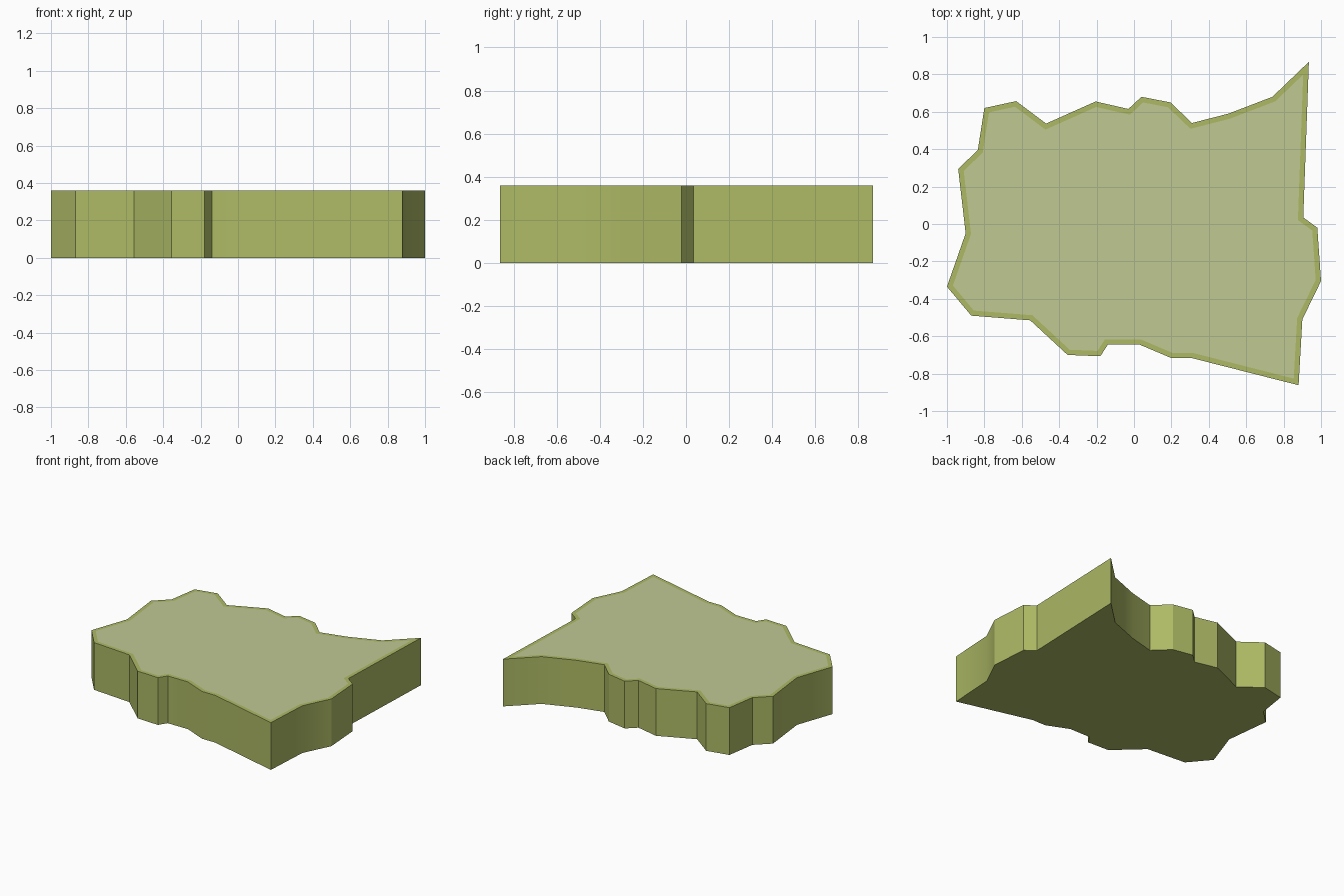
import bpy, bmesh, math

if "Cube" in bpy.data.objects:
    bpy.data.objects.remove(bpy.data.objects["Cube"])

HEIGHT = 0.36
RIM = 0.028

# Irregular outline seen from above, clockwise from the sharp back right corner
OUTLINE = [
    (0.935, 0.867), (0.905, 0.035), (0.98, -0.02), (1.0, -0.305), (0.90, -0.51),
    (0.88, -0.862), (0.31, -0.717), (0.20, -0.717), (0.03, -0.645), (-0.14, -0.645),
    (-0.18, -0.707), (-0.355, -0.70), (-0.555, -0.515), (-0.87, -0.49), (-1.0, -0.335),
    (-0.90, -0.05), (-0.94, 0.295), (-0.835, 0.395), (-0.80, 0.62), (-0.63, 0.657),
    (-0.47, 0.537), (-0.205, 0.655), (-0.03, 0.615), (0.04, 0.68), (0.195, 0.65),
    (0.31, 0.54), (0.505, 0.59), (0.74, 0.68),
]


def material(name, color):
    mat = bpy.data.materials.new(name)
    mat.diffuse_color = (*color, 1)
    mat.use_nodes = True
    mat.node_tree.nodes["Principled BSDF"].inputs["Base Color"].default_value = mat.diffuse_color
    return mat


# Slab: extruded outline with a flush inset panel on top
bm = bmesh.new()
base = bm.faces.new([bm.verts.new((x, y, 0)) for x, y in reversed(OUTLINE)])
extruded = bmesh.ops.extrude_face_region(bm, geom=[base], use_keep_orig=True)["geom"]
bmesh.ops.translate(bm, vec=(0, 0, HEIGHT),
                    verts=[g for g in extruded if isinstance(g, bmesh.types.BMVert)])
top = next(g for g in extruded if isinstance(g, bmesh.types.BMFace))
bmesh.ops.recalc_face_normals(bm, faces=bm.faces)
bmesh.ops.inset_region(bm, faces=[top], thickness=RIM, use_even_offset=True,
                       use_boundary=True)
top.material_index = 1

mesh = bpy.data.meshes.new("ground_slab")
bm.to_mesh(mesh)
bm.free()
mesh.materials.append(material("green_edge", (0.42, 0.49, 0.13)))
mesh.materials.append(material("pale_green_top", (0.53, 0.58, 0.29)))
slab = bpy.data.objects.new("ground_slab", mesh)
bpy.context.collection.objects.link(slab)

# Soft shading over the gentle bends of the wall
bpy.context.view_layer.objects.active = slab
slab.select_set(True)
bpy.ops.object.shade_smooth_by_angle(angle=math.radians(30))
